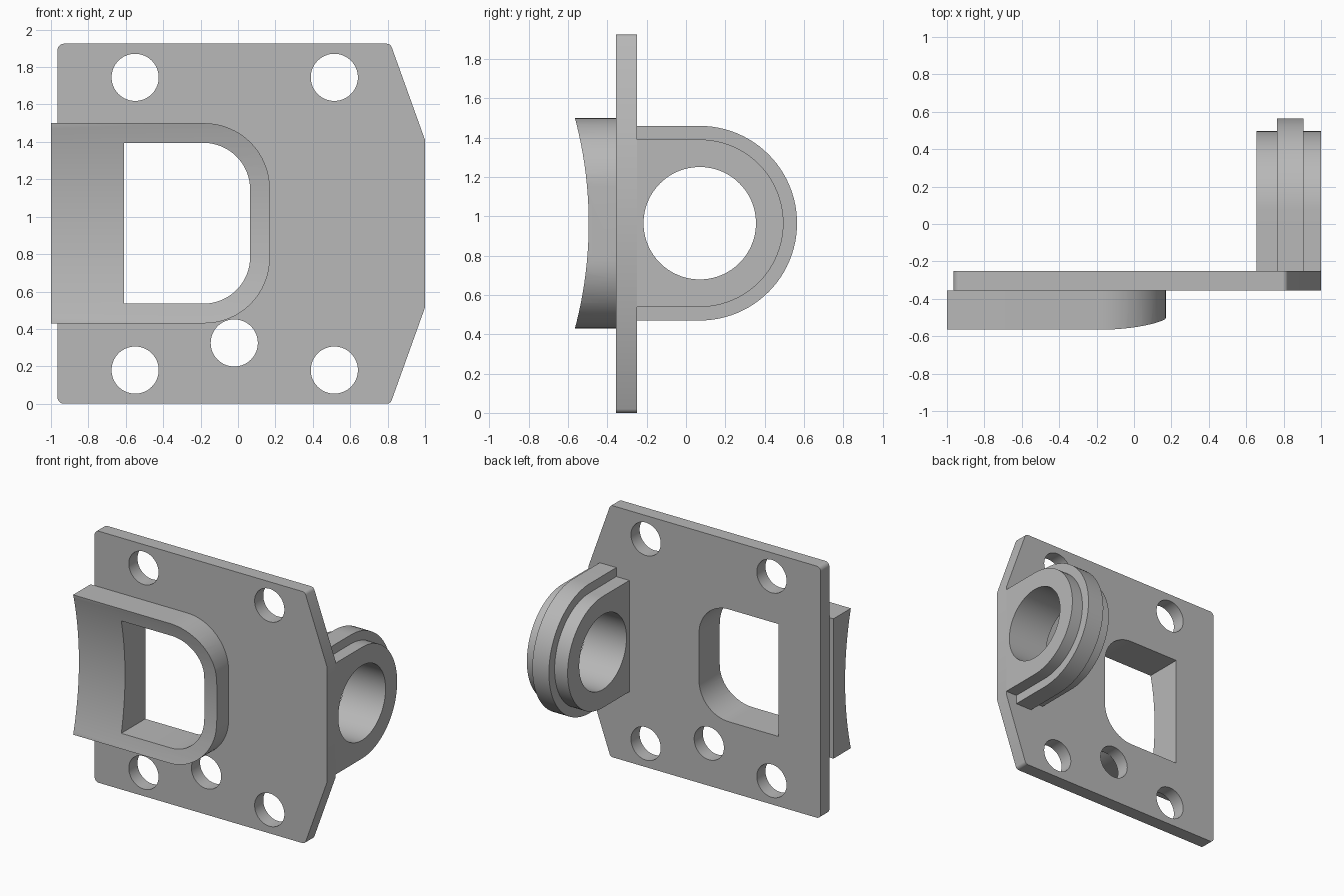
import bpy, bmesh, math
from mathutils import Vector

cube = bpy.data.objects.get("Cube")
if cube:
    bpy.data.objects.remove(cube, do_unlink=True)

GREY = (0.48, 0.48, 0.48, 1)
metal = bpy.data.materials.new("plain grey")
metal.use_nodes = True
metal.diffuse_color = GREY
metal.node_tree.nodes["Principled BSDF"].inputs["Base Color"].default_value = GREY


def rounded(corners, steps=16):
    """Outline from (u, v, radius) corners, each filleted with an arc."""
    out = []
    for i, (u, v, r) in enumerate(corners):
        p = Vector((u, v))
        if r == 0:
            out.append(p)
            continue
        a = (Vector(corners[i - 1][:2]) - p).normalized()
        b = (Vector(corners[(i + 1) % len(corners)][:2]) - p).normalized()
        half = a.angle(b) / 2
        centre = p + (a + b).normalized() * (r / math.sin(half))
        start = p + a * (r / math.tan(half)) - centre
        end = p + b * (r / math.tan(half)) - centre
        sweep = math.atan2(start.x * end.y - start.y * end.x, start.dot(end))
        for k in range(steps + 1):
            t = sweep * k / steps
            c, s = math.cos(t), math.sin(t)
            out.append(centre + Vector((start.x * c - start.y * s,
                                        start.x * s + start.y * c)))
    return out


def circle(u, v, r, n=64):
    return [Vector((u + r * math.cos(math.tau * k / n),
                    v + r * math.sin(math.tau * k / n))) for k in range(n)]


def prism(name, outline, axis, lo, hi):
    """Extrude an outline along x (outline in y, z) or y (outline in x, z)."""
    bm = bmesh.new()
    place = (lambda p: (lo, p.x, p.y)) if axis == "x" else (lambda p: (p.x, lo, p.y))
    face = bm.faces.new([bm.verts.new(place(p)) for p in outline])
    moved = bmesh.ops.extrude_face_region(bm, geom=[face])["geom"]
    step = Vector((hi - lo, 0, 0)) if axis == "x" else Vector((0, hi - lo, 0))
    bmesh.ops.translate(bm, vec=step,
                        verts=[g for g in moved if isinstance(g, bmesh.types.BMVert)])
    bmesh.ops.recalc_face_normals(bm, faces=bm.faces)
    mesh = bpy.data.meshes.new(name)
    bm.to_mesh(mesh)
    bm.free()
    mesh.materials.append(metal)
    obj = bpy.data.objects.new(name, mesh)
    bpy.context.collection.objects.link(obj)
    return obj


def combine(obj, tool, operation="DIFFERENCE"):
    """Apply a boolean and discard the tool."""
    mod = obj.modifiers.new("shape", "BOOLEAN")
    mod.operation, mod.solver, mod.object = operation, "EXACT", tool
    bpy.context.view_layer.objects.active = obj
    bpy.ops.object.modifier_apply(modifier=mod.name)
    bpy.data.objects.remove(tool, do_unlink=True)


MID = 0.965                    # height of the window and lug centre
FRONT, BACK = -0.355, -0.25    # plate faces
TOP = 1.925

# Mounting plate with tapered side
plate = prism("mounting_plate", rounded([
    (-0.965, 0, 0.035), (0.815, 0, 0.03), (1, 0.515, 0),
    (1, 1.41, 0), (0.815, TOP, 0.03), (-0.965, TOP, 0.035)]), "y", FRONT, BACK)

# Raised window frame
frame = prism("window_frame", rounded([
    (-1, 0.43, 0), (0.17, 0.43, 0.35), (0.17, 1.5, 0.35), (-1, 1.5, 0)]),
    "y", -0.565, FRONT)

# Concave front of the frame
combine(frame, prism("hollow_cutter", circle(-2.575, MID, 2.08, 256), "x", -1.2, 0.4))

# Window through frame and plate
window = rounded([(-0.61, 0.535, 0), (0.065, 0.535, 0.25),
                  (0.065, 1.395, 0.25), (-0.61, 1.395, 0)])
for part in (frame, plate):
    combine(part, prism("window_cutter", window, "y", -0.8, 0))

# Bolt holes
for x, z in [(-0.55, 0.18), (0.515, 0.18), (-0.55, 1.745), (0.515, 1.745), (-0.02, 0.325)]:
    combine(plate, prism("bolt_cutter", circle(x, z, 0.126), "y", -0.5, 0))


# Rear lug with a raised central rib and a bore
def lug_shape(r):
    end = 0.07 + r
    arc = [Vector((0.07 + r * math.sin(math.pi * k / 48),
                   MID - r * math.cos(math.pi * k / 48))) for k in range(49)]
    return [Vector((BACK, MID - r))] + arc + [Vector((BACK, MID + r))]


lug = prism("rear_lug", lug_shape(0.426), "x", 0.655, 1)
combine(lug, prism("lug_rib", lug_shape(0.495), "x", 0.765, 0.905), "UNION")
combine(lug, prism("bore_cutter", circle(0.07, MID, 0.286, 96), "x", 0.4, 1.2))

# Smooth curved walls, crisp edges
bpy.ops.object.select_all(action="DESELECT")
for part in (plate, frame, lug):
    part.select_set(True)
bpy.context.view_layer.objects.active = plate
bpy.ops.object.shade_smooth_by_angle(angle=math.radians(30))
